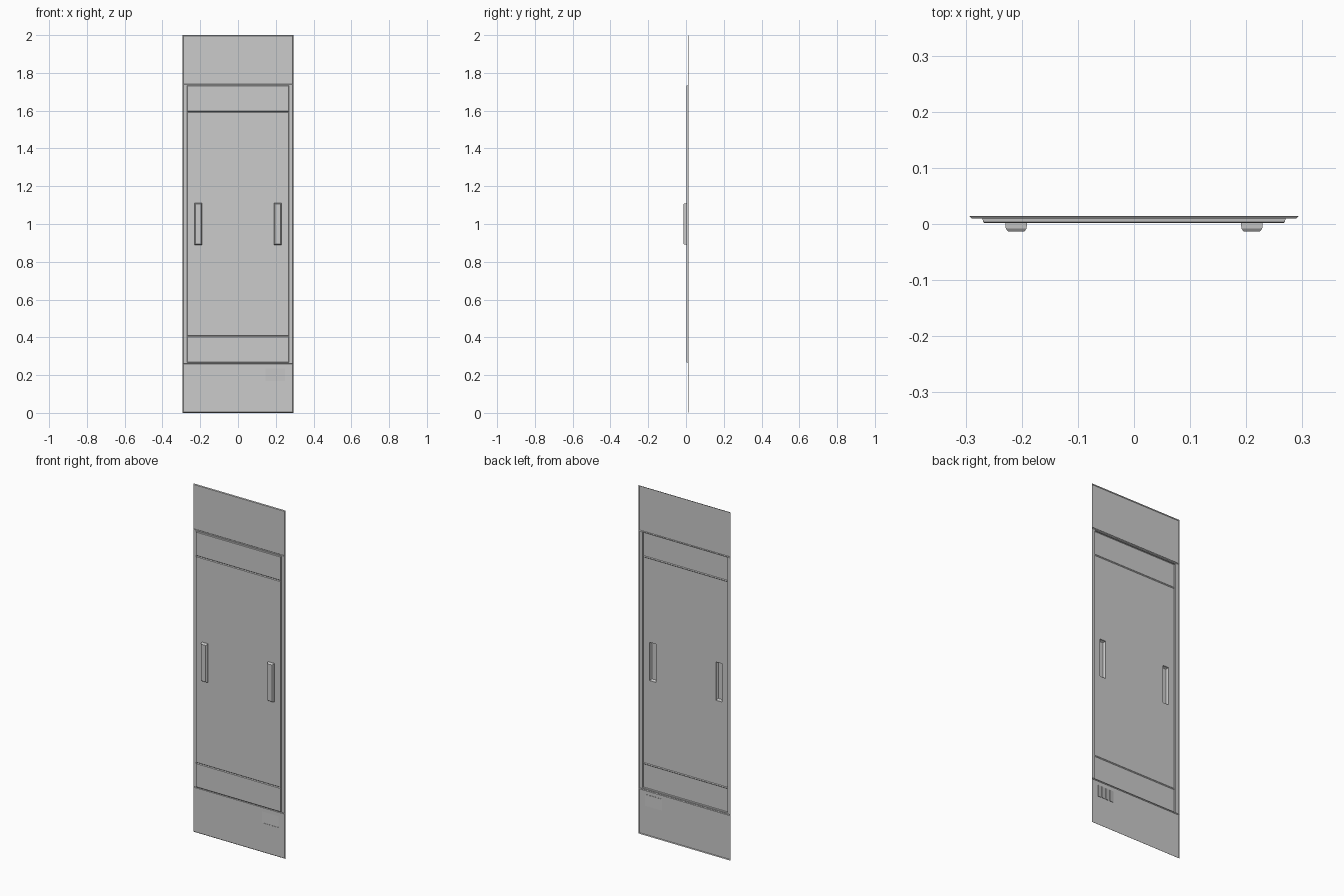
import bpy, bmesh

if "Cube" in bpy.data.objects:
    bpy.data.objects.remove(bpy.data.objects["Cube"])

Y_BACK, Y_PLATE, Y_PANEL, Y_HANDLE = 0.014, 0.0095, 0.002, -0.0135


def rings(bm, levels):
    """Skin between stacked rectangles given as (x0, x1, z0, z1, y)."""
    prev = None
    for x0, x1, z0, z1, y in levels:
        cur = [bm.verts.new(p) for p in
               ((x0, y, z0), (x1, y, z0), (x1, y, z1), (x0, y, z1))]
        if prev:
            for i in range(4):
                j = (i + 1) % 4
                bm.faces.new((prev[i], prev[j], cur[j], cur[i]))
        prev = cur


def inset(r, d):
    return (r[0] + d, r[1] - d, r[2] + d, r[3] - d)


def sheet(bm, r, y, holes=()):
    """Flat rectangle at depth y with rectangular openings."""
    xs = sorted({r[0], r[1], *[v for h in holes for v in h[:2]]})
    zs = sorted({r[2], r[3], *[v for h in holes for v in h[2:]]})
    grid = {(x, z): bm.verts.new((x, y, z)) for x in xs for z in zs}
    for a, b in zip(xs, xs[1:]):
        for c, d in zip(zs, zs[1:]):
            mx, mz = (a + b) / 2, (c + d) / 2
            if any(h[0] < mx < h[1] and h[2] < mz < h[3] for h in holes):
                continue
            bm.faces.new([grid[k] for k in ((a, c), (b, c), (b, d), (a, d))])


def finish(name, bm):
    bmesh.ops.remove_doubles(bm, verts=bm.verts, dist=0.00005)
    bmesh.ops.recalc_face_normals(bm, faces=bm.faces)
    bm.normal_update()
    # pressed sheets are open at the back, so the front must face -y
    if sum(f.normal.y * f.calc_area() for f in bm.faces) > 0:
        bmesh.ops.reverse_faces(bm, faces=bm.faces)
    me = bpy.data.meshes.new(name)
    bm.to_mesh(me)
    bm.free()
    ob = bpy.data.objects.new(name, me)
    bpy.context.collection.objects.link(ob)
    return ob


def plate(name, r, holes=()):
    """Pressed plate with a bevelled rim."""
    bm = bmesh.new()
    face = inset(r, 0.004)
    rings(bm, [(*r, Y_BACK), (*face, Y_PLATE)])
    sheet(bm, face, Y_PLATE, holes)
    return finish(name, bm)


W = 0.293
vent = (0.145, 0.25, 0.17, 0.235)
panel = (-0.27, 0.27, 0.266, 1.734)
handles = [(s * 0.21 - 0.0195, s * 0.21 + 0.0195, 0.89, 1.11) for s in (-1, 1)]

# Three frame plates
plate("upper_plate", (-W, W, 1.738, 2.0))
plate("door_frame", (-W, W, 0.258, 1.742), [panel])
plate("lower_plate", (-W, W, 0.0, 0.262), [vent])

# Raised door panel in three fields separated by shallow grooves
bm = bmesh.new()
front = inset(panel, 0.003)
rings(bm, [(*panel, Y_PLATE), (*inset(panel, 0.001), 0.0035), (*front, Y_PANEL)])
for z0, z1, holes in ((front[2], 0.402, ()), (0.41, 1.59, handles), (1.598, front[3], ())):
    sheet(bm, (front[0], front[1], z0, z1), Y_PANEL, holes)
for z in (0.402, 1.59):
    for a, b, ya, yb in ((z, z + 0.004, Y_PANEL, 0.006), (z + 0.004, z + 0.008, 0.006, Y_PANEL)):
        bm.faces.new([bm.verts.new(p) for p in (
            (front[0], ya, a), (front[1], ya, a), (front[1], yb, b), (front[0], yb, b))])
finish("door_panel", bm)

# Two handles
for name, h in zip(("left_handle", "right_handle"), handles):
    bm = bmesh.new()
    top = inset(h, 0.005)
    rings(bm, [(*h, Y_PANEL), (*inset(h, 0.001), -0.008), (*top, Y_HANDLE)])
    sheet(bm, top, Y_HANDLE)
    finish(name, bm)

# Vent: four slanted louvres with end walls
bm = bmesh.new()
n, deep = 4, 0.0135
step = (vent[1] - vent[0]) / n
for i in range(n):
    x0, x1 = vent[0] + i * step, vent[0] + (i + 1) * step
    a, b = [[bm.verts.new((x, y, z)) for x, y in
             ((x0, Y_PLATE), (x1, deep), (x1, Y_PLATE))] for z in vent[2:]]
    bm.faces.new((a[0], a[1], b[1], b[0]))
    bm.faces.new((a[1], a[2], b[2], b[1]))
    bm.faces.new(a)
    bm.faces.new(b)
finish("vent_louvres", bm)
